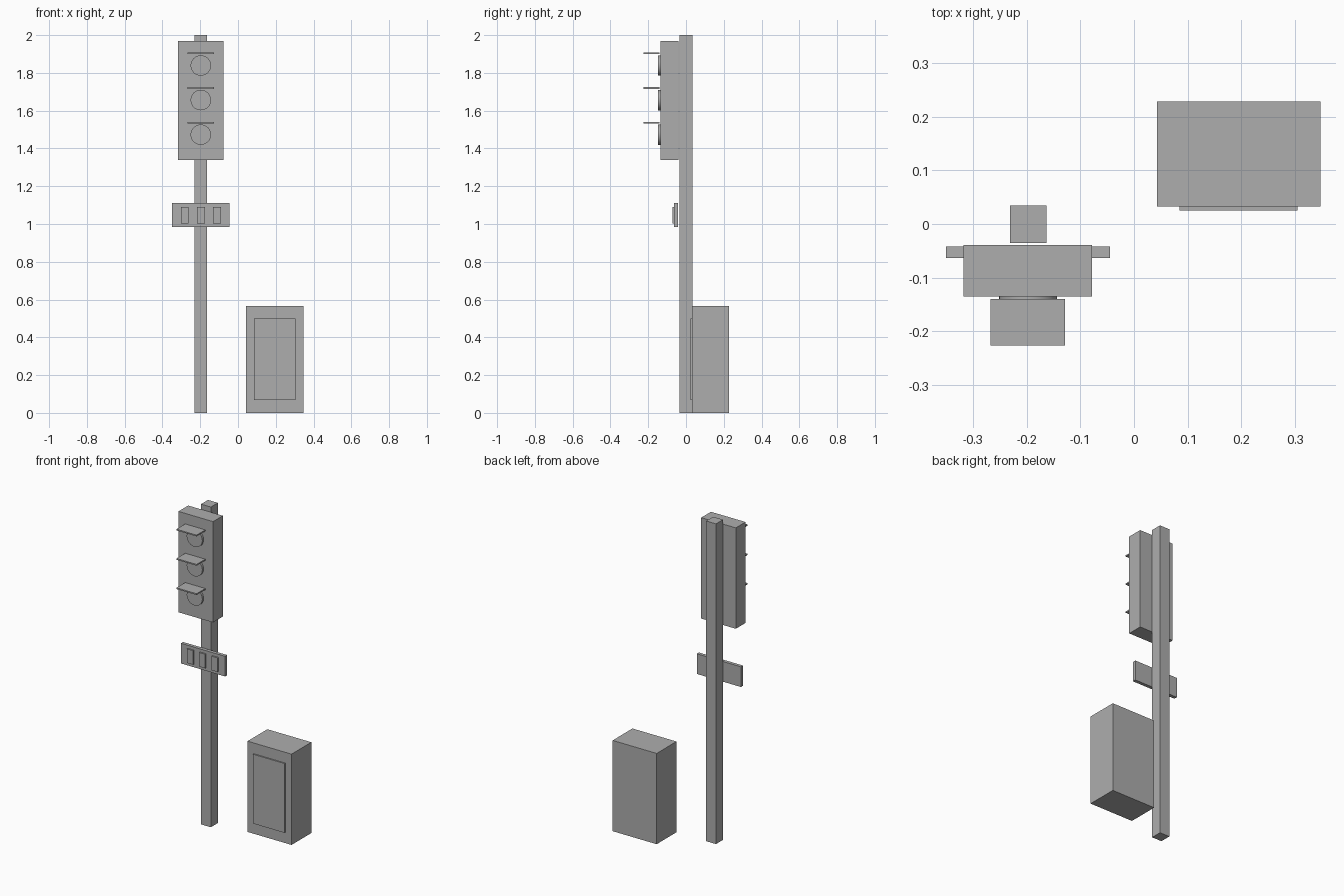
import bpy
import math

cube = bpy.data.objects.get("Cube")
if cube:
    bpy.data.objects.remove(cube, do_unlink=True)

grey = bpy.data.materials.new("plain_grey")
grey.use_nodes = True
colour = (0.42, 0.42, 0.42, 1)
grey.diffuse_color = colour
grey.node_tree.nodes["Principled BSDF"].inputs["Base Color"].default_value = colour


def box(name, x, y, z):
    """Box from (min, max) ranges on each axis."""
    spans = (x, y, z)
    bpy.ops.mesh.primitive_cube_add(size=1, location=[sum(s) / 2 for s in spans])
    ob = bpy.context.object
    ob.name = name
    ob.scale = [s[1] - s[0] for s in spans]
    bpy.ops.object.transform_apply(location=False, rotation=False, scale=True)
    ob.data.materials.append(grey)
    return ob


def lamp(name, x, y, z, radius):
    """Flat round lens facing the front."""
    bpy.ops.mesh.primitive_cylinder_add(
        vertices=32, radius=radius, depth=y[1] - y[0],
        location=(x, sum(y) / 2, z), rotation=(math.pi / 2, 0, 0))
    ob = bpy.context.object
    ob.name = name
    bpy.ops.object.shade_smooth_by_angle(angle=math.radians(30))
    ob.data.materials.append(grey)
    return ob


# Post and signal head
AXIS = -0.197
box("post", (-0.231, -0.163), (-0.035, 0.034), (0, 2))
box("signal_head", (-0.317, -0.078), (-0.135, -0.039), (1.34, 1.97))

# Lamps with flat visors
for place, z in (("top", 1.839), ("middle", 1.656), ("bottom", 1.473)):
    lamp(place + "_lamp", AXIS, (-0.148, -0.134), z, 0.054)
    box(place + "_visor", (-0.267, -0.128), (-0.226, -0.14), (z + 0.06, z + 0.068))

# Sign plate with three raised panels
box("sign_plate", (-0.35, -0.045), (-0.063, -0.042), (0.984, 1.11))
for side, offset in (("right", -0.085), ("middle", 0), ("left", 0.085)):
    x = AXIS + offset
    box(side + "_sign_panel", (x - 0.021, x + 0.021), (-0.072, -0.062), (1.003, 1.091))

# Control cabinet with door
box("cabinet", (0.043, 0.347), (0.033, 0.228), (0, 0.567))
box("cabinet_door", (0.085, 0.304), (0.025, 0.034), (0.067, 0.5))
